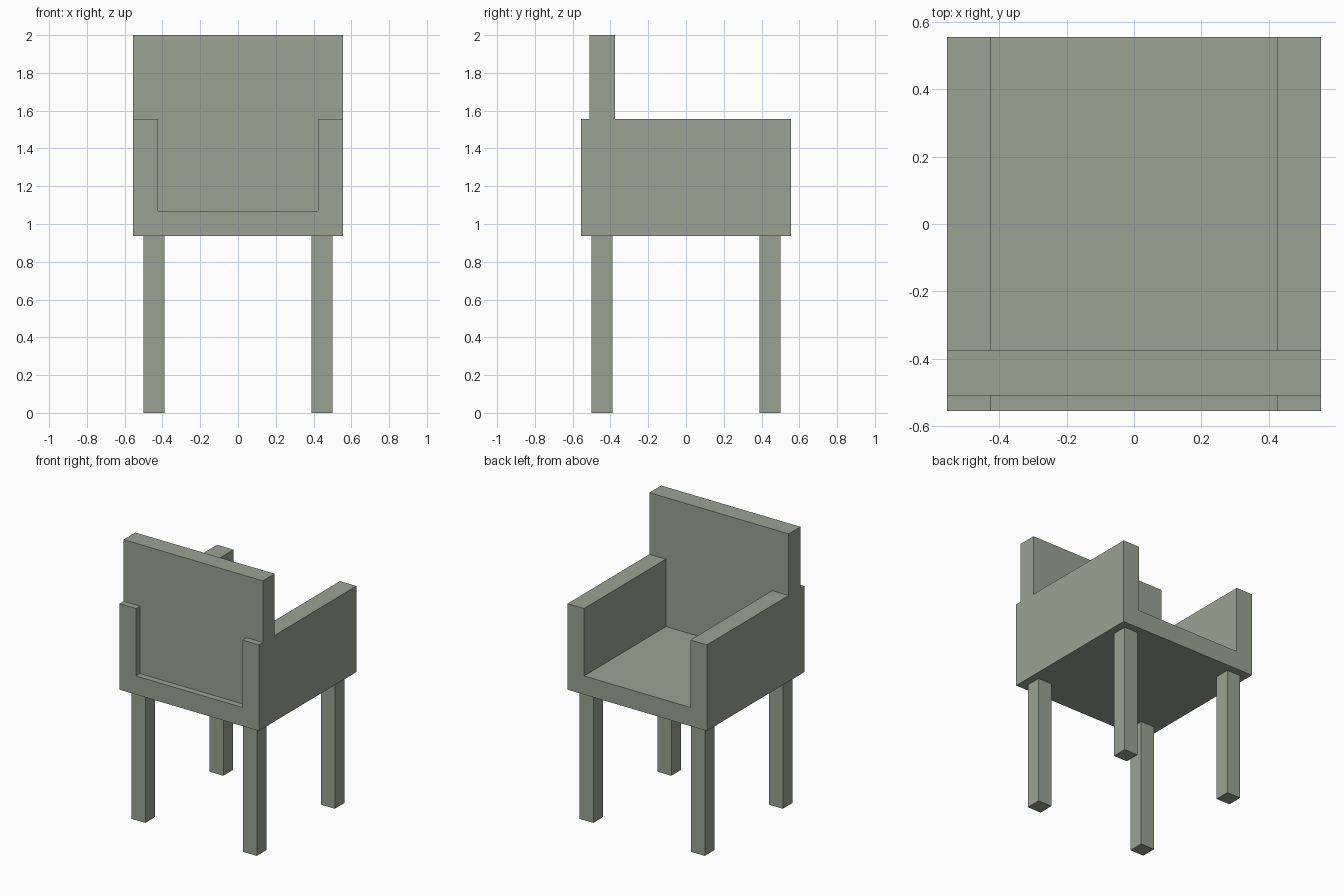
import bpy, bmesh
from mathutils import Vector

if "Cube" in bpy.data.objects:
    bpy.data.objects.remove(bpy.data.objects["Cube"])

mat = bpy.data.materials.new("sage grey")
mat.diffuse_color = (0.328, 0.366, 0.292, 1)
mat.use_nodes = True
mat.node_tree.nodes["Principled BSDF"].inputs["Base Color"].default_value = mat.diffuse_color


def extrude_profile(name, pts, y0, y1):
    """Prism from an (x, z) outline, running from y0 to y1."""
    bm = bmesh.new()
    face = bm.faces.new([bm.verts.new((x, y0, z)) for x, z in pts])
    ext = bmesh.ops.extrude_face_region(bm, geom=[face])
    verts = [g for g in ext["geom"] if isinstance(g, bmesh.types.BMVert)]
    bmesh.ops.translate(bm, verts=verts, vec=Vector((0, y1 - y0, 0)))
    bmesh.ops.recalc_face_normals(bm, faces=bm.faces)
    me = bpy.data.meshes.new(name)
    bm.to_mesh(me)
    bm.free()
    me.materials.append(mat)
    ob = bpy.data.objects.new(name, me)
    bpy.context.collection.objects.link(ob)
    return ob


W, IN = 0.555, 0.424                     # outer and inner half widths
BOTTOM, SEAT, ARM, TOP = 0.936, 1.07, 1.556, 2.0

# Seat and armrests: one U-shaped shell
extrude_profile("seat_with_arms", [
    (-W, BOTTOM), (W, BOTTOM), (W, ARM), (IN, ARM),
    (IN, SEAT), (-IN, SEAT), (-IN, ARM), (-W, ARM)], -W, W)

# Backrest: fits between the arms and widens above them
extrude_profile("backrest", [
    (-IN, SEAT), (IN, SEAT), (IN, ARM), (W, ARM),
    (W, TOP), (-W, TOP), (-W, ARM), (-IN, ARM)], -0.51, -0.376)

# Four square legs
L0, L1 = 0.389, 0.5
for sx, side in ((-1, "left"), (1, "right")):
    for sy, end in ((-1, "front"), (1, "back")):
        a, b = sorted((sx * L0, sx * L1))
        y0, y1 = sorted((sy * L0, sy * L1))
        extrude_profile(f"{end}_{side}_leg",
                        [(a, 0), (b, 0), (b, BOTTOM), (a, BOTTOM)], y0, y1)
